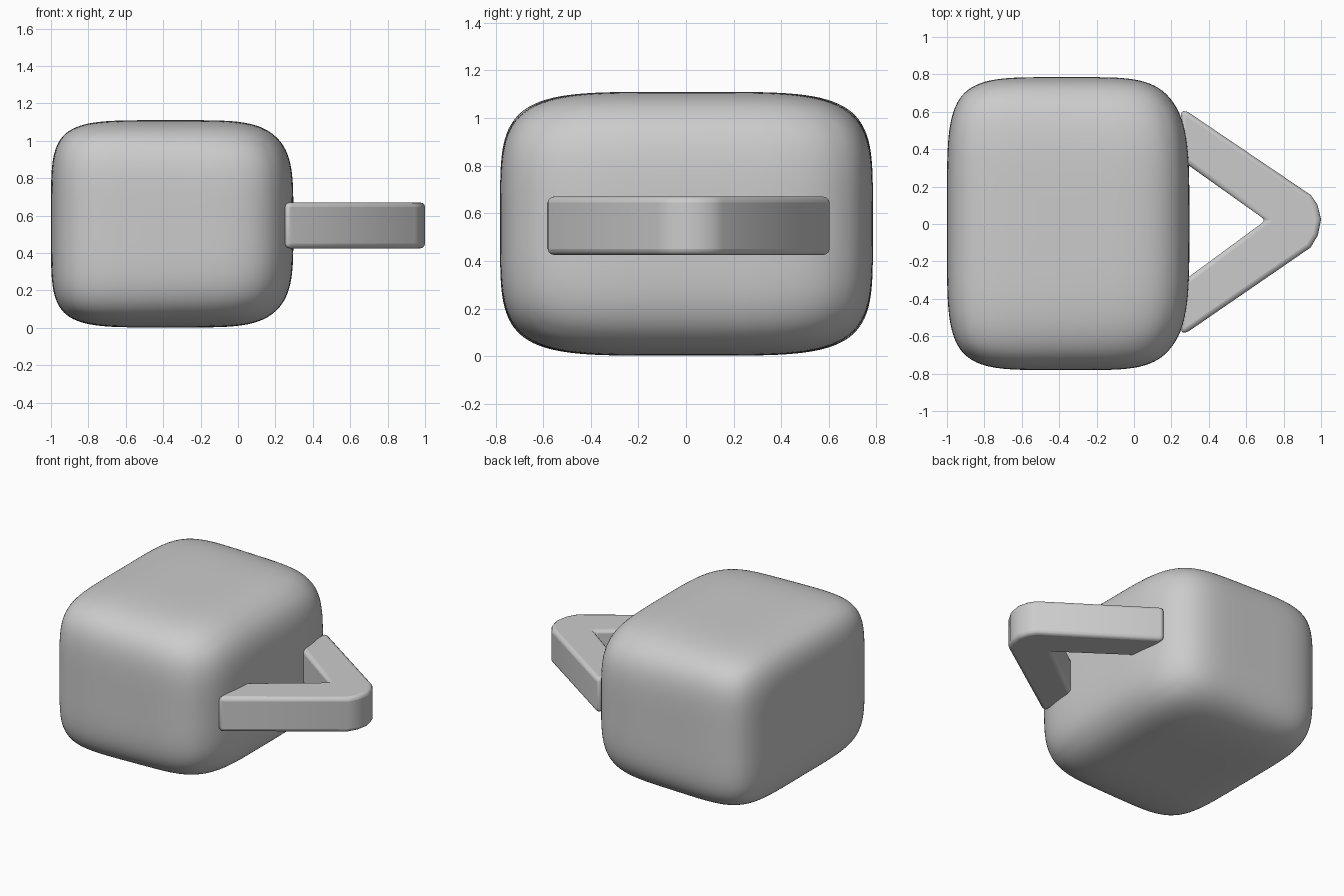
import bpy, bmesh, math
from mathutils import Vector

if "Cube" in bpy.data.objects:
    bpy.data.objects.remove(bpy.data.objects["Cube"])


def add_object(name, bm):
    bmesh.ops.recalc_face_normals(bm, faces=bm.faces)
    mesh = bpy.data.meshes.new(name)
    bm.to_mesh(mesh)
    bm.free()
    obj = bpy.data.objects.new(name, mesh)
    bpy.context.collection.objects.link(obj)
    return obj


def smooth(obj, angle):
    bpy.ops.object.select_all(action='DESELECT')
    obj.select_set(True)
    bpy.context.view_layer.objects.active = obj
    bpy.ops.object.shade_smooth_by_angle(angle=math.radians(angle))


# Body: a finely divided cube inflated to a soft, pillowy block
CENTRE = Vector((-0.352, 0.002, 0.556))
HALF = Vector((0.648, 0.783, 0.554))
bm = bmesh.new()
bmesh.ops.create_cube(bm, size=2)
bmesh.ops.subdivide_edges(bm, edges=bm.edges[:], cuts=39, use_grid_fill=True)
for v in bm.verts:
    p = v.co.copy()
    n = 4.7 - 0.5 * p.x              # the handle side is a little rounder
    p /= sum(abs(c) ** n for c in p) ** (1 / n)
    v.co = CENTRE + Vector(a * b for a, b in zip(p, HALF))
body = add_object("body", bm)
smooth(body, 60)

# Handle: flat V-shaped bar with a rounded tip, extruded upwards
profile = [(0.252, 0.61), (0.29, 0.598), (0.945, 0.155), (0.98, 0.105),
           (1.0, 0.025), (0.983, -0.06), (0.945, -0.125),
           (0.29, -0.575), (0.252, -0.588),
           (0.245, -0.31), (0.29, -0.285), (0.705, 0.02),
           (0.29, 0.315), (0.245, 0.34)]
bm = bmesh.new()
face = bm.faces.new([bm.verts.new((x, y, 0.425)) for x, y in profile])
top = bmesh.ops.extrude_face_region(bm, geom=[face])
bmesh.ops.translate(bm, vec=(0, 0, 0.245),
                    verts=[g for g in top["geom"] if isinstance(g, bmesh.types.BMVert)])
handle = add_object("handle", bm)
bevel = handle.modifiers.new("soft_edges", 'BEVEL')
bevel.width = 0.025
bevel.segments = 3
bevel.limit_method = 'ANGLE'
bevel.angle_limit = math.radians(50)
smooth(handle, 40)
